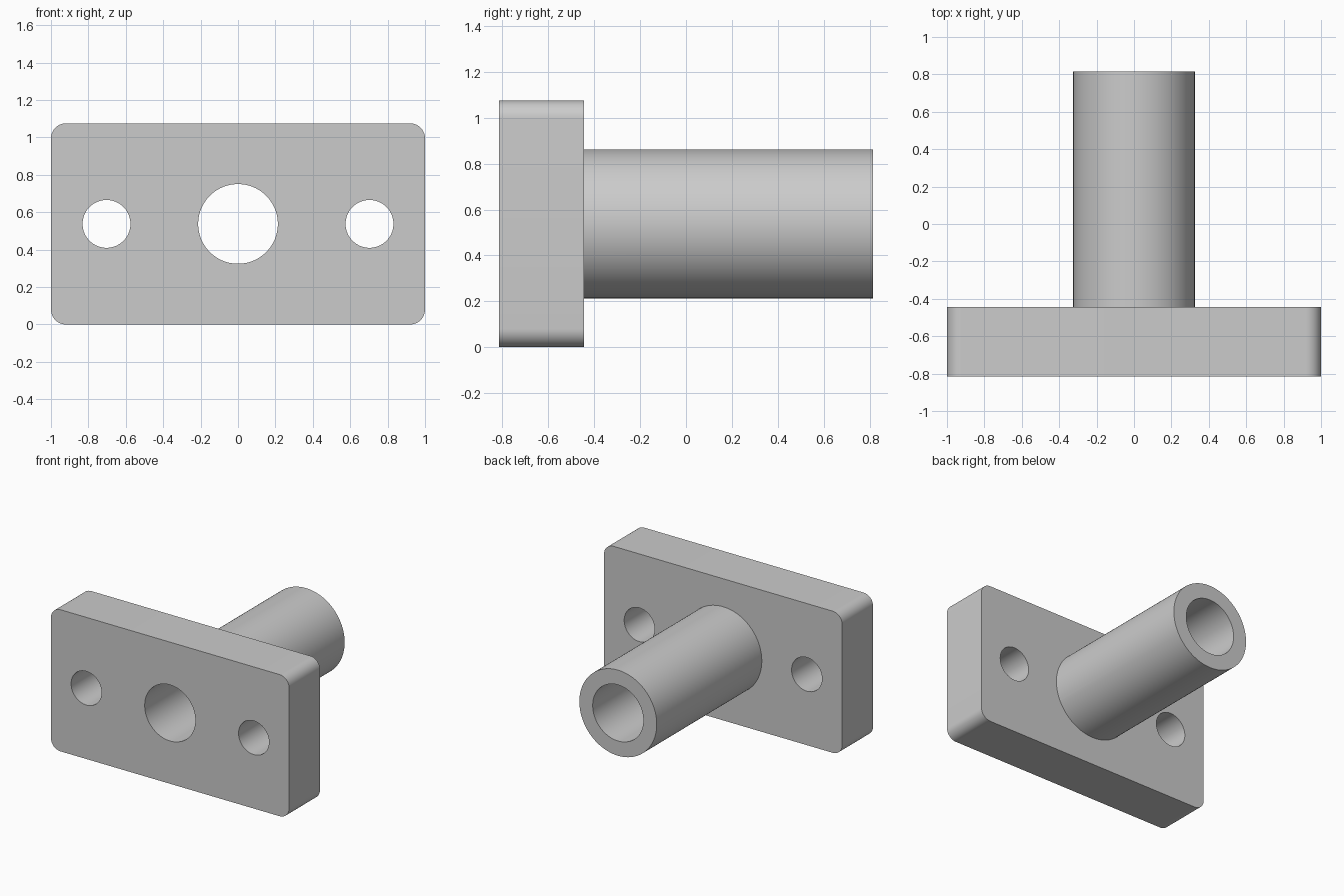
import bpy
import math

cube = bpy.data.objects.get("Cube")
if cube:
    bpy.data.objects.remove(cube, do_unlink=True)

# Main dimensions
FRONT, PLATE_BACK, TUBE_END = -0.815, -0.445, 0.815
HEIGHT = 1.075
MID = HEIGHT / 2

grey = bpy.data.materials.new("plain grey")
grey.use_nodes = True
colour = (0.6, 0.6, 0.6, 1)
grey.diffuse_color = colour
grey.node_tree.nodes["Principled BSDF"].inputs["Base Color"].default_value = colour


def cylinder(name, x, radius, y0, y1, sides=96):
    """Solid cylinder lying along y at mid height."""
    bpy.ops.mesh.primitive_cylinder_add(
        vertices=sides, radius=radius, depth=y1 - y0,
        location=(x, (y0 + y1) / 2, MID), rotation=(math.pi / 2, 0, 0))
    obj = bpy.context.object
    obj.name = name
    obj.data.materials.append(grey)
    return obj


def apply_all(obj):
    bpy.ops.object.select_all(action="DESELECT")
    bpy.context.view_layer.objects.active = obj
    obj.select_set(True)
    for mod in list(obj.modifiers):
        bpy.ops.object.modifier_apply(modifier=mod.name)


def combine(target, tool, operation):
    """Boolean the tool into the target, then discard the tool."""
    mod = target.modifiers.new(operation.title(), "BOOLEAN")
    mod.operation = operation
    mod.solver = "EXACT"
    mod.object = tool
    apply_all(target)
    bpy.data.objects.remove(tool, do_unlink=True)


# Mounting plate, with its four edges along y rounded
bpy.ops.mesh.primitive_cube_add(size=1, location=(0, (FRONT + PLATE_BACK) / 2, MID))
plate = bpy.context.object
plate.name = "flanged_tube"
plate.scale = (2, PLATE_BACK - FRONT, HEIGHT)
bpy.ops.object.transform_apply(location=False, rotation=False, scale=True)
plate.data.materials.append(grey)
weights = plate.data.attributes.new("bevel_weight_edge", "FLOAT", "EDGE")
for edge in plate.data.edges:
    a, b = (plate.data.vertices[i].co for i in edge.vertices)
    weights.data[edge.index].value = float(abs(a.y - b.y) > 0.1)
bevel = plate.modifiers.new("Rounded corners", "BEVEL")
bevel.limit_method = "WEIGHT"
bevel.width = 0.08
bevel.segments = 12
apply_all(plate)

# Tube fused to the back of the plate
combine(plate, cylinder("tube", 0, 0.325, -0.6, TUBE_END), "UNION")

# Bore through plate and tube, and a bolt hole on each side
combine(plate, cylinder("bore_cutter", 0, 0.213, -1, 1), "DIFFERENCE")
for side in (-1, 1):
    cutter = cylinder("bolt_hole_cutter", side * 0.703, 0.128, -1, -0.2, 64)
    combine(plate, cutter, "DIFFERENCE")

# Smooth curved walls, crisp rims
bpy.ops.object.shade_smooth_by_angle(angle=math.radians(30))
